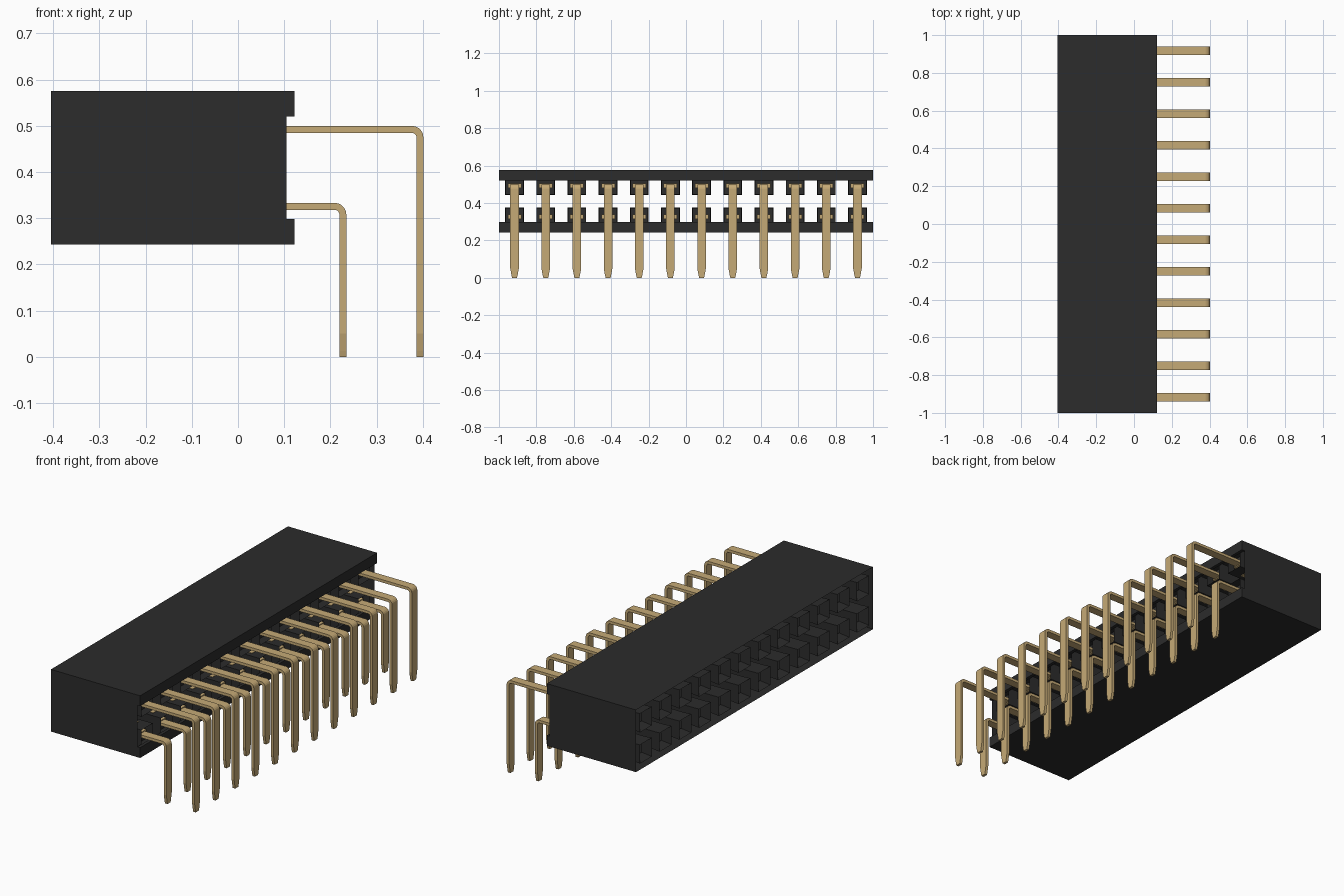
import bpy, bmesh, math
from mathutils import Vector

cube = bpy.data.objects.get("Cube")
if cube:
    bpy.data.objects.remove(cube)


def material(name, rgb):
    m = bpy.data.materials.new(name)
    m.use_nodes = True
    m.diffuse_color = (*rgb, 1)
    m.node_tree.nodes["Principled BSDF"].inputs["Base Color"].default_value = (*rgb, 1)
    return m


BLACK = material("black_plastic", (0.025, 0.025, 0.025))
GOLD = material("gold_metal", (0.56, 0.40, 0.18))

COUNT, PITCH = 12, 1 / 6
MID = 0.409                      # centre height of the housing
FRONT, BACK, LIP = -0.405, 0.105, 0.122
HALF_H, LIP_H = 0.166, 0.055


def add(name, bm, mat):
    bmesh.ops.recalc_face_normals(bm, faces=bm.faces)
    me = bpy.data.meshes.new(name)
    bm.to_mesh(me)
    bm.free()
    me.materials.append(mat)
    ob = bpy.data.objects.new(name, me)
    bpy.context.collection.objects.link(ob)
    return ob


def rings(bm, loops, cap_start=False, cap_end=False):
    """Skin a list of equal-length closed loops."""
    vs = [[bm.verts.new(p) for p in loop] for loop in loops]
    n = len(vs[0])
    for a, b in zip(vs, vs[1:]):
        for i in range(n):
            j = (i + 1) % n
            bm.faces.new((a[i], a[j], b[j], b[i]))
    if cap_start:
        bm.faces.new(vs[0])
    if cap_end:
        bm.faces.new(vs[-1])


def square(x, y, z, h, k=None):
    k = k or h
    return [(x, y - h, z - k), (x, y + h, z - k), (x, y + h, z + k), (x, y - h, z + k)]


def box(bm, x0, x1, y, z, h, k):
    rings(bm, [square(x0, y, z, h, k), square(x1, y, z, h, k)], True, True)


# Housing shell: open at the socket side and between the two rear lips
bm = bmesh.new()
for s in (1, -1):
    edge, inner = MID + s * HALF_H, MID + s * (HALF_H - LIP_H)
    profile = [(FRONT, edge), (LIP, edge), (LIP, inner), (BACK, inner)]
    rows = [[bm.verts.new((x, y, z)) for x, z in profile] for y in (-1, 1)]
    for i in range(len(profile) - 1):
        bm.faces.new((rows[0][i], rows[0][i + 1], rows[1][i + 1], rows[1][i]))
    # end wall with the notch between the lips
    hi, lo, step = MID + HALF_H, MID - HALF_H, HALF_H - LIP_H
    outline = [(FRONT, lo), (LIP, lo), (LIP, MID - step), (BACK, MID - step),
               (BACK, MID + step), (LIP, MID + step), (LIP, hi), (FRONT, hi)]
    bm.faces.new([bm.verts.new((x, s, z)) for x, z in outline])
add("housing_shell", bm, BLACK)


def pin_path(bm, y, z, x_drop):
    """Flat right-angle pin with a rounded bend and tapered tip."""
    t, w, r = 0.0075, 0.023, 0.0175
    stations = [(0.0, z, math.pi / 2, w)]
    for i in range(6):
        a = math.pi / 2 * (1 - i / 5)
        stations.append((x_drop - r + r * math.cos(a), z - r + r * math.sin(a), a, w))
    stations += [(x_drop, 0.05, 0, w), (x_drop, 0.012, 0, 0.016), (x_drop, 0, 0, 0.013)]
    loops = []
    for px, pz, a, hw in stations:
        c = Vector((px, y, pz))
        n = Vector((math.cos(a), 0, math.sin(a))) * t
        side = Vector((0, hw, 0))
        loops.append([c - n - side, c - n + side, c + n + side, c + n - side])
    rings(bm, loops, True, True)


for label, z, x_drop in (("lower", MID - PITCH / 2, 0.227), ("upper", MID + PITCH / 2, 0.394)):
    sockets, pins, contacts = bmesh.new(), bmesh.new(), bmesh.new()
    for i in range(COUNT):
        y = (i - (COUNT - 1) / 2) * PITCH
        # socket tube with chamfered mouth and a recessed rear wall
        rings(sockets, [square(FRONT, y, z, 0.05), square(FRONT + 0.04, y, z, 0.048),
                        square(BACK, y, z, 0.048)])
        rings(sockets, [square(FRONT, y, z, 0.05), square(FRONT + 0.05, y, z, 0.034)])
        sockets.faces.new([sockets.verts.new(p) for p in square(0.06, y, z, 0.048)])
        pin_path(pins, y, z, x_drop)
        # contact base, two spring leaves, and their tabs in the tube walls
        box(contacts, 0.05, 0.075, y, z, 0.036, 0.012)
        for s in (1, -1):
            box(contacts, -0.33, 0.05, y, z + s * 0.022, 0.02, 0.005)
            for x in (-0.26, 0.0):
                box(contacts, x, x + 0.04, y, z + s * 0.048, 0.022, 0.002)
    add(label + "_socket_tubes", sockets, BLACK)
    add(label + "_pins", pins, GOLD)
    add(label + "_contacts", contacts, GOLD)
